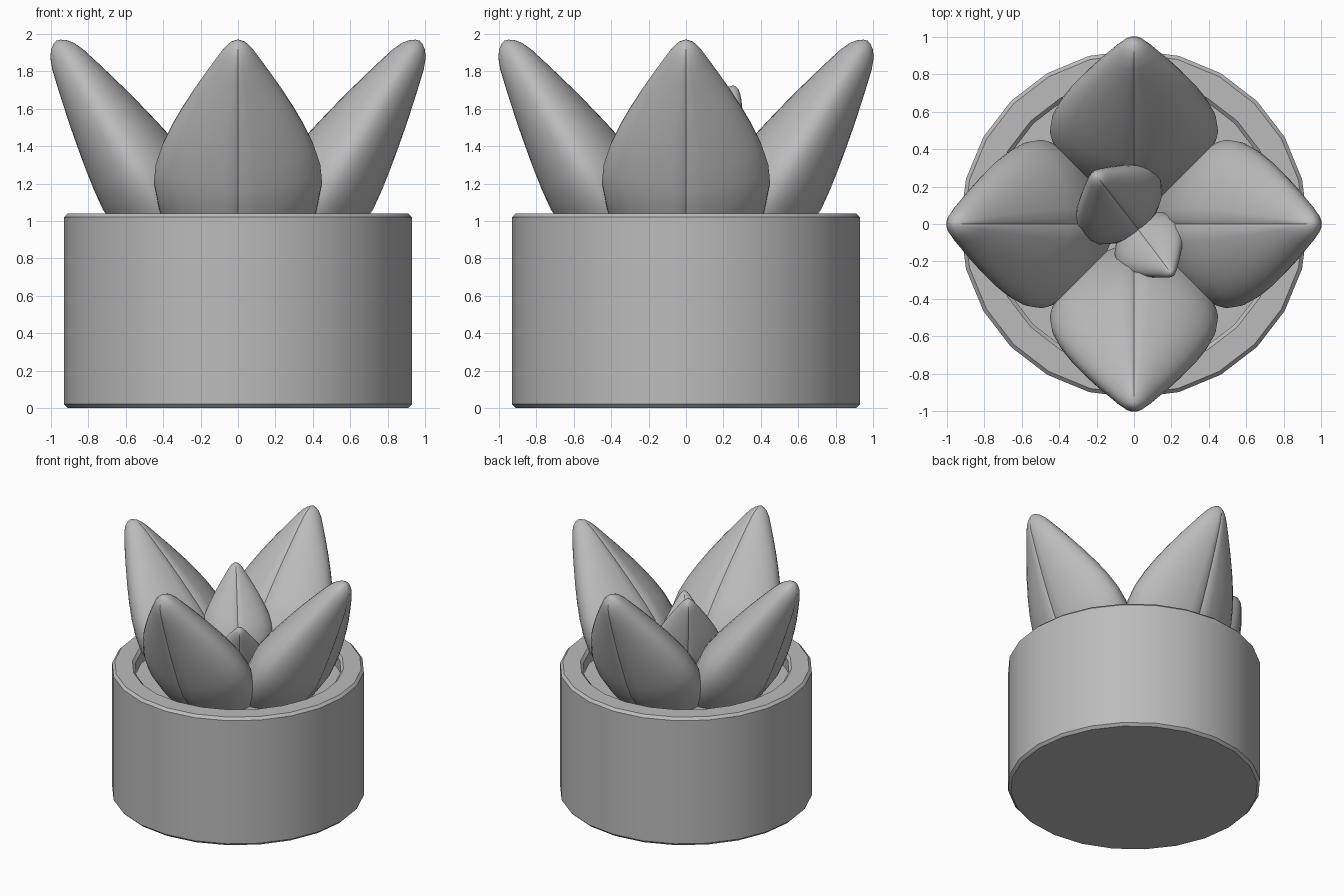
import bpy, bmesh, math
from mathutils import Matrix, Vector

if "Cube" in bpy.data.objects:
    bpy.data.objects.remove(bpy.data.objects["Cube"])

grey = bpy.data.materials.new("plain grey")
grey.use_nodes = True
grey.diffuse_color = (0.5, 0.5, 0.5, 1)
grey.node_tree.nodes["Principled BSDF"].inputs["Base Color"].default_value = (0.5, 0.5, 0.5, 1)


def finish(bm, name, angle):
    """Turn a bmesh into a shaded object."""
    bmesh.ops.remove_doubles(bm, verts=bm.verts, dist=0.0001)
    bmesh.ops.recalc_face_normals(bm, faces=bm.faces)
    mesh = bpy.data.meshes.new(name)
    bm.to_mesh(mesh)
    bm.free()
    mesh.materials.append(grey)
    ob = bpy.data.objects.new(name, mesh)
    bpy.context.collection.objects.link(ob)
    bpy.ops.object.select_all(action='DESELECT')
    bpy.context.view_layer.objects.active = ob
    ob.select_set(True)
    bpy.ops.object.shade_smooth_by_angle(angle=math.radians(angle))
    return ob


def lathe(name, profile, sides=24):
    """Spin a radius/height profile about the z axis."""
    bm = bmesh.new()
    verts = [bm.verts.new((r, 0, z)) for r, z in profile]
    edges = [bm.edges.new(pair) for pair in zip(verts, verts[1:])]
    bmesh.ops.spin(bm, geom=verts + edges, cent=(0, 0, 0), axis=(0, 0, 1),
                   angle=math.tau, steps=sides)
    return finish(bm, name, 30)


# Pot with bevelled rim, and the flat soil inside it
lathe("pot", [(0, 0), (0.91, 0), (0.93, 0.02), (0.93, 1.02), (0.91, 1.04),
              (0.78, 1.04), (0.76, 1.02), (0.76, 0.9)])
lathe("soil", [(0, 0.93), (0.765, 0.93)])

# Leaf outline: distance along the axis, half width, half thickness
OUTLINE = [(-0.55, 0.2, 0.14), (-0.35, 0.33, 0.21), (-0.17, 0.42, 0.255),
           (0, 0.45, 0.268), (0.12, 0.44, 0.252), (0.24, 0.405, 0.23),
           (0.36, 0.355, 0.205), (0.48, 0.295, 0.178), (0.6, 0.228, 0.148),
           (0.7, 0.168, 0.122), (0.78, 0.118, 0.1), (0.84, 0.08, 0.075),
           (0.875, 0.05, 0.048), (0.893, 0.022, 0.022)]
# Half section from the midrib groove to the rounded edge
HALF = [0, 0.06, 0.2, 0.38, 0.56, 0.72, 0.85, 0.94, 0.985]


def section():
    """Closed unit section, grooved along both midribs."""
    quarter = [(u, 0.95 if u == 0 else (1 - u ** 1.8) ** 0.55) for u in HALF] + [(1, 0)]
    right = quarter + [(u, -h) for u, h in reversed(quarter[:-1])]
    return right + [(-u, h) for u, h in reversed(right[1:-1])]


def leaf(name, direction, radius, height, tilt, size):
    """Fat pointed leaf; radius and height place its widest point."""
    bm = bmesh.new()
    rings = [[bm.verts.new((u * w, h * t, s)) for u, h in section()]
             for s, w, t in OUTLINE]
    for low, high in zip(rings, rings[1:]):
        for i in range(len(low)):
            bm.faces.new((low[i - 1], low[i], high[i], high[i - 1]))
    bm.faces.new(rings[0])
    tip = bm.verts.new((0, 0, 0.9))
    for i in range(len(rings[-1])):
        bm.faces.new((rings[-1][i - 1], rings[-1][i], tip))
    # Lean toward +y, then turn to the wanted compass direction
    place = (Matrix.Rotation(math.radians(direction - 90), 4, 'Z')
             @ Matrix.Translation(Vector((0, radius, height)))
             @ Matrix.Rotation(math.radians(-tilt), 4, 'X')
             @ Matrix.Scale(size, 4))
    bm.transform(place)
    return finish(bm, name, 40)


# Four large outer leaves
for side, direction in (("left", 0), ("back", 90), ("right", 180), ("front", 270)):
    leaf(side + "_outer_leaf", direction, 0.495, 1.2, 32, 1)

# Two smaller leaves at the heart
leaf("large_inner_leaf", 128, 0.13, 1.23, 22, 0.59)
leaf("small_inner_leaf", 307, 0.13, 1.14, 30, 0.45)
